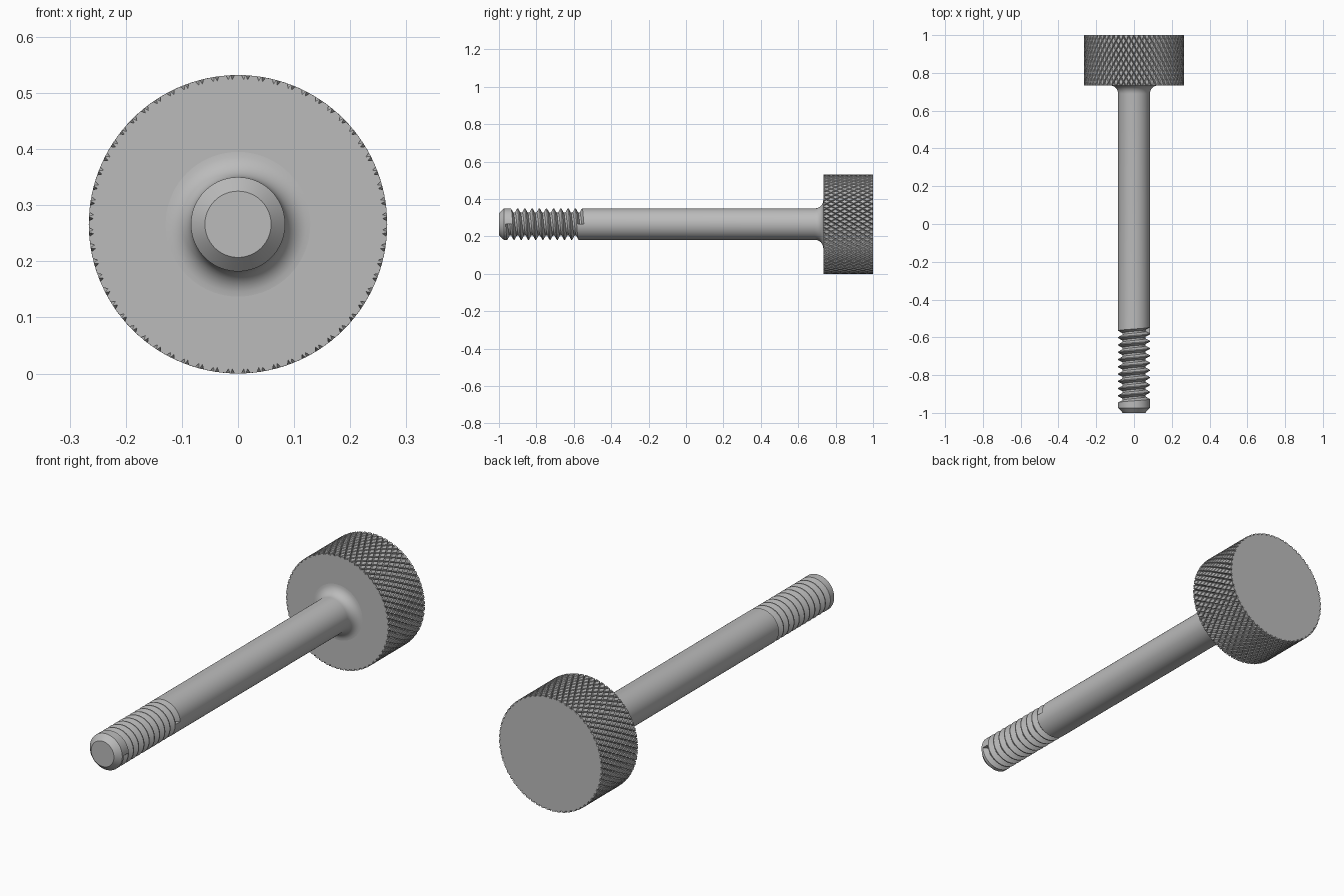
import bpy, bmesh
from math import pi, sin, cos, radians

cube = bpy.data.objects.get("Cube")
if cube:
    bpy.data.objects.remove(cube, do_unlink=True)

HEAD_R, SHANK_R, ROOT_R = 0.266, 0.084, 0.061
HEAD_FRONT, HEAD_BACK = 0.734, 1.0
AXIS_Z = HEAD_R

steel = bpy.data.materials.new("plain steel grey")
steel.use_nodes = True
GREY = (0.5, 0.5, 0.5, 1)
steel.diffuse_color = GREY
steel.node_tree.nodes["Principled BSDF"].inputs["Base Color"].default_value = GREY


def on_axis(angle, y, r):
    """Point at radius r around the long axis; angle turns from +x down."""
    return (r * cos(angle), y, AXIS_Z - r * sin(angle))


def finish(bm, name):
    bmesh.ops.recalc_face_normals(bm, faces=bm.faces)
    mesh = bpy.data.meshes.new(name)
    bm.to_mesh(mesh)
    bm.free()
    mesh.materials.append(steel)
    obj = bpy.data.objects.new(name, mesh)
    bpy.context.collection.objects.link(obj)
    return obj


# Threaded shaft: a lathe profile whose thread section climbs with the angle
PITCH, TURNS, START, SEGMENTS = 0.0385, 10, -0.948, 72
GROOVE = [(-7 / 16, SHANK_R), (-1 / 8, ROOT_R), (1 / 8, ROOT_R), (7 / 16, SHANK_R)]
FILLET, FILLET_STEPS = 0.045, 8


def shaft_profile(t):
    pts = [(-1, 0), (-1, 0.059), (-0.974, SHANK_R)]
    for k in range(TURNS):
        pts += [(START + PITCH * (k + t + off), r) for off, r in GROOVE]
    pts.append((-0.54, SHANK_R))
    for s in range(FILLET_STEPS + 1):
        a = s / FILLET_STEPS * pi / 2
        pts.append((HEAD_FRONT - FILLET + FILLET * sin(a),
                    SHANK_R + FILLET - FILLET * cos(a)))
    end_r = SHANK_R + FILLET
    return pts + [(HEAD_FRONT + 0.02, end_r), (HEAD_FRONT + 0.02, 0)]


bm = bmesh.new()
columns = []
for m in range(SEGMENTS + 1):
    t = m / SEGMENTS
    columns.append([bm.verts.new(on_axis(2 * pi * t, y, r)) for y, r in shaft_profile(t)])
for a, b in zip(columns, columns[1:]):
    for i in range(len(a) - 1):
        bm.faces.new((a[i], b[i], b[i + 1], a[i + 1]))
# Walls where the thread groove begins and ends
last = 3 + 4 * (TURNS - 1)
bm.faces.new(columns[0][3:7])
bm.faces.new(columns[-1][last:last + 4])
bmesh.ops.remove_doubles(bm, verts=bm.verts, dist=0.00001)
shaft = finish(bm, "threaded_shaft")
bpy.ops.object.select_all(action='DESELECT')
shaft.select_set(True)
bpy.context.view_layer.objects.active = shaft
bpy.ops.object.shade_smooth_by_angle(angle=radians(30))

# Knurled head: diamond lattice, each diamond raised, then trimmed to length
COUNT, ROWS, DEPTH = 60, 14, 0.008
step = pi / COUNT
row = HEAD_R * step * 1.73
base = HEAD_FRONT - 0.03
bm = bmesh.new()
lattice = {}
for i in range(2 * COUNT):
    for j in range(-1, ROWS + 2):
        if (i + j) % 2 == 0:
            lattice[i, j] = bm.verts.new(on_axis(i * step, base + j * row, HEAD_R - DEPTH))
for i in range(2 * COUNT):
    for j in range(ROWS + 1):
        if (i + j) % 2:
            corners = ((i - 1, j), (i, j - 1), (i + 1, j), (i, j + 1))
            bm.faces.new([lattice[u % (2 * COUNT), v] for u, v in corners])
bm.normal_update()
bmesh.ops.inset_individual(bm, faces=bm.faces[:], thickness=0.0045, depth=DEPTH)
for y, direction in ((HEAD_FRONT, -1), (HEAD_BACK, 1)):
    bmesh.ops.bisect_plane(bm, geom=bm.verts[:] + bm.edges[:] + bm.faces[:],
                           plane_co=(0, y, 0), plane_no=(0, direction, 0),
                           clear_outer=True)
# Flat end faces
bmesh.ops.holes_fill(bm, edges=[e for e in bm.edges if e.is_boundary], sides=0)
finish(bm, "knurled_head")
